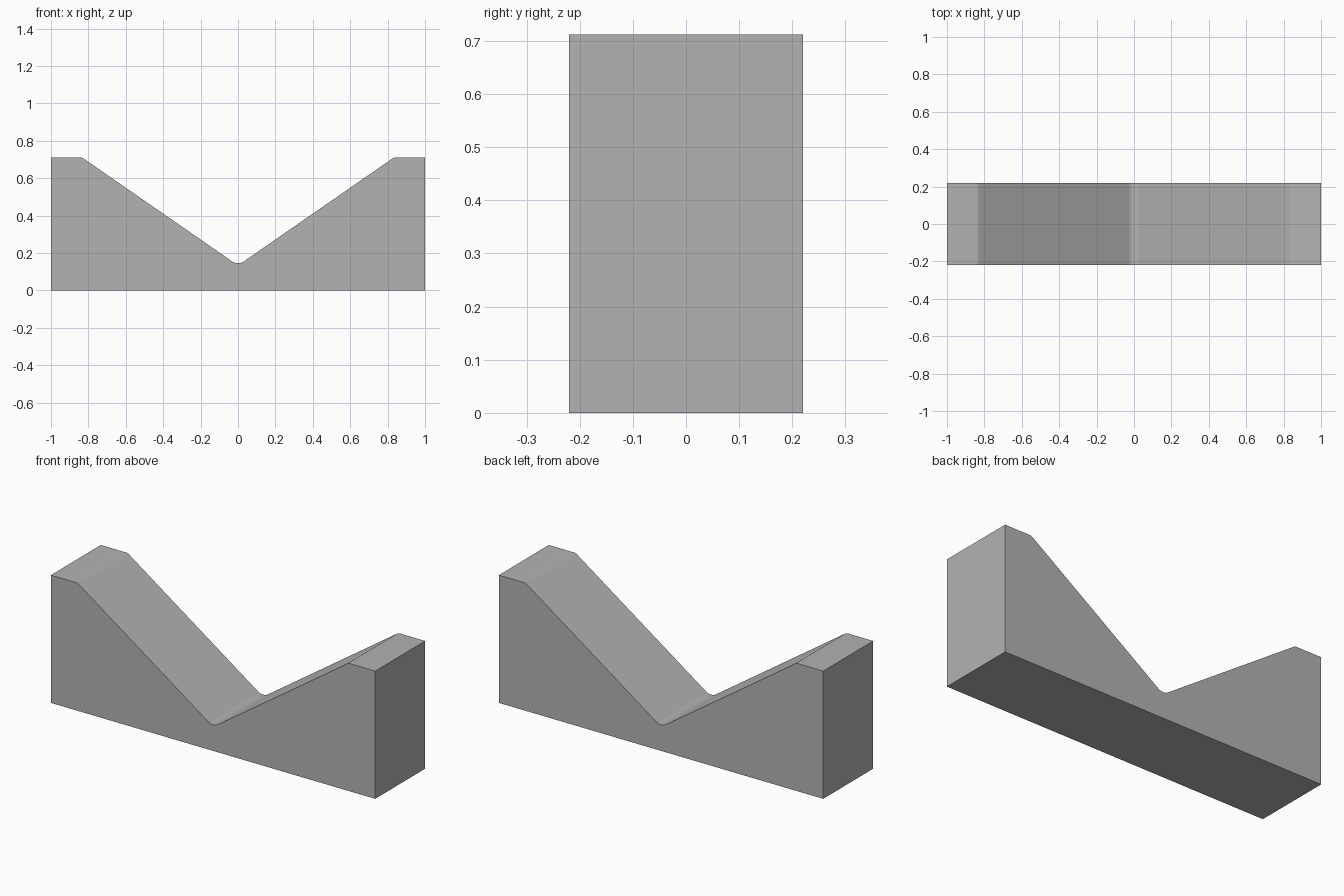
import bpy
import bmesh
import math

cube = bpy.data.objects.get("Cube")
if cube:
    bpy.data.objects.remove(cube, do_unlink=True)

HALF_DEPTH = 0.22
HEIGHT = 0.712
SHOULDER = 0.835
VALLEY = 0.134

# Single matte grey
grey = bpy.data.materials.new("matte grey")
grey.use_nodes = True
colour = (0.45, 0.45, 0.45, 1)
grey.diffuse_color = colour
grey.node_tree.nodes["Principled BSDF"].inputs["Base Color"].default_value = colour

# Block profile with a V notch, extruded front to back
profile = [(-1, 0), (1, 0), (1, HEIGHT), (SHOULDER, HEIGHT),
           (0, VALLEY), (-SHOULDER, HEIGHT), (-1, HEIGHT)]
bm = bmesh.new()
front = bm.faces.new([bm.verts.new((x, -HALF_DEPTH, z)) for x, z in profile])
back = bmesh.ops.extrude_face_region(bm, geom=[front], use_keep_orig=True)
bmesh.ops.translate(bm, vec=(0, 2 * HALF_DEPTH, 0),
                    verts=[v for v in back["geom"] if isinstance(v, bmesh.types.BMVert)])
bmesh.ops.recalc_face_normals(bm, faces=bm.faces)


def round_edges(at_x, offset, segments):
    """Fillet the front-to-back edges lying at the given distance from centre."""
    edges = [e for e in bm.edges
             if all(abs(abs(v.co.x) - at_x) < 0.001 for v in e.verts)
             and abs(e.verts[0].co.y - e.verts[1].co.y) > HALF_DEPTH]
    bmesh.ops.bevel(bm, geom=edges, offset=offset, offset_type='OFFSET',
                    segments=segments, profile=0.5, affect='EDGES')


# Rounded valley floor and slightly softened shoulders
round_edges(0, 0.035, 8)
round_edges(SHOULDER, 0.008, 4)

mesh = bpy.data.meshes.new("v_notch_block")
bm.to_mesh(mesh)
bm.free()
mesh.materials.append(grey)
block = bpy.data.objects.new("v_notch_block", mesh)
bpy.context.collection.objects.link(block)

# Smooth the fillets while the block edges stay crisp
bpy.ops.object.select_all(action='DESELECT')
block.select_set(True)
bpy.context.view_layer.objects.active = block
bpy.ops.object.shade_smooth_by_angle(angle=math.radians(30))
